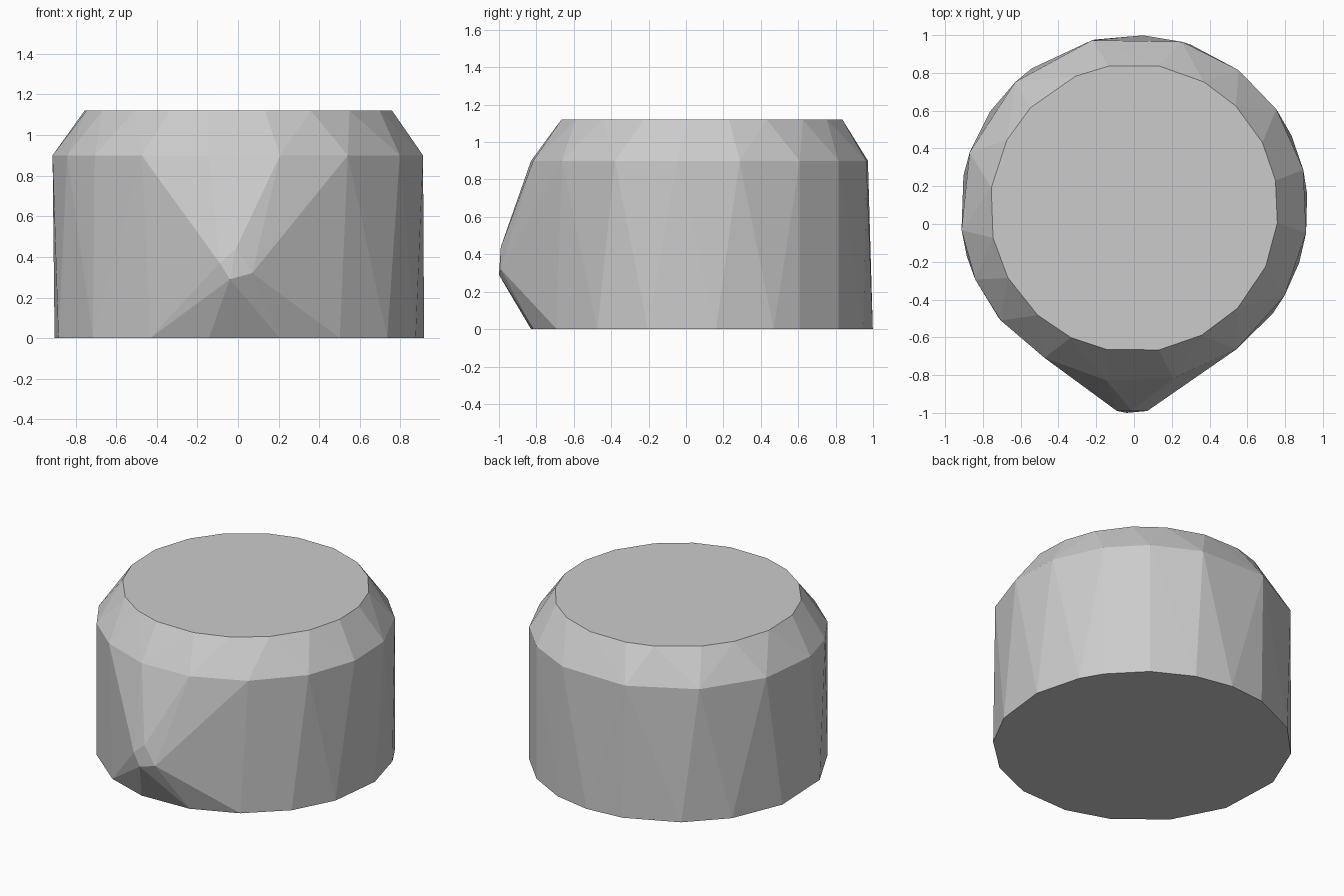
import bpy
import bmesh
from math import cos, sin, radians

default_cube = bpy.data.objects.get("Cube")
if default_cube:
    bpy.data.objects.remove(default_cube, do_unlink=True)

# Plain grey material
grey = bpy.data.materials.new("light_grey")
grey.use_nodes = True
colour = (0.6, 0.6, 0.6, 1)
grey.diffuse_color = colour
grey.node_tree.nodes["Principled BSDF"].inputs["Base Color"].default_value = colour


def add_ring(bm, radius, centre_y, height, angles):
    """Add the uneven corners of one circular outline, given in degrees."""
    for angle in angles:
        a = radians(angle)
        bm.verts.new((radius * cos(a), centre_y + radius * sin(a), height))


bm = bmesh.new()

# Flat base outline
add_ring(bm, 0.92, 0.08, 0, (
    -77, -57, -37, -18, 5, 25, 35, 53, 71, 87,
    103, 126, 146, 169, 196, 219, 242, 261))

# Shoulder outline, where the bevel starts
add_ring(bm, 0.92, 0.08, 0.9, (
    -77, -54, -30, -8, 13, 35, 53, 74,
    104, 133, 161, 187, 204, 220, 239, 261))

# Smaller outline of the flat top
add_ring(bm, 0.763, 0.085, 1.12, (
    -80, -62, -44, -24, -6, 11, 27, 45, 61, 80,
    100, 114, 136, 152, 172, 192, 209, 228, 244, 259))

# Blunt tip of the front spout
for corner in ((-0.04, -1, 0.29), (0.07, -0.99, 0.32),
               (-0.09, -0.99, 0.37), (-0.01, -0.99, 0.44)):
    bm.verts.new(corner)

# Wrap the outlines and tip in one faceted skin
hull = bmesh.ops.convex_hull(bm, input=bm.verts[:])
leftover = {item for item in hull["geom_interior"] + hull["geom_unused"]
            if isinstance(item, bmesh.types.BMVert)}
bmesh.ops.delete(bm, geom=list(leftover), context="VERTS")
bmesh.ops.dissolve_limit(bm, angle_limit=radians(1),
                         verts=bm.verts[:], edges=bm.edges[:])
bmesh.ops.recalc_face_normals(bm, faces=bm.faces[:])

mesh = bpy.data.meshes.new("faceted_body")
bm.to_mesh(mesh)
bm.free()
mesh.materials.append(grey)
body = bpy.data.objects.new("faceted_body", mesh)
bpy.context.collection.objects.link(body)
